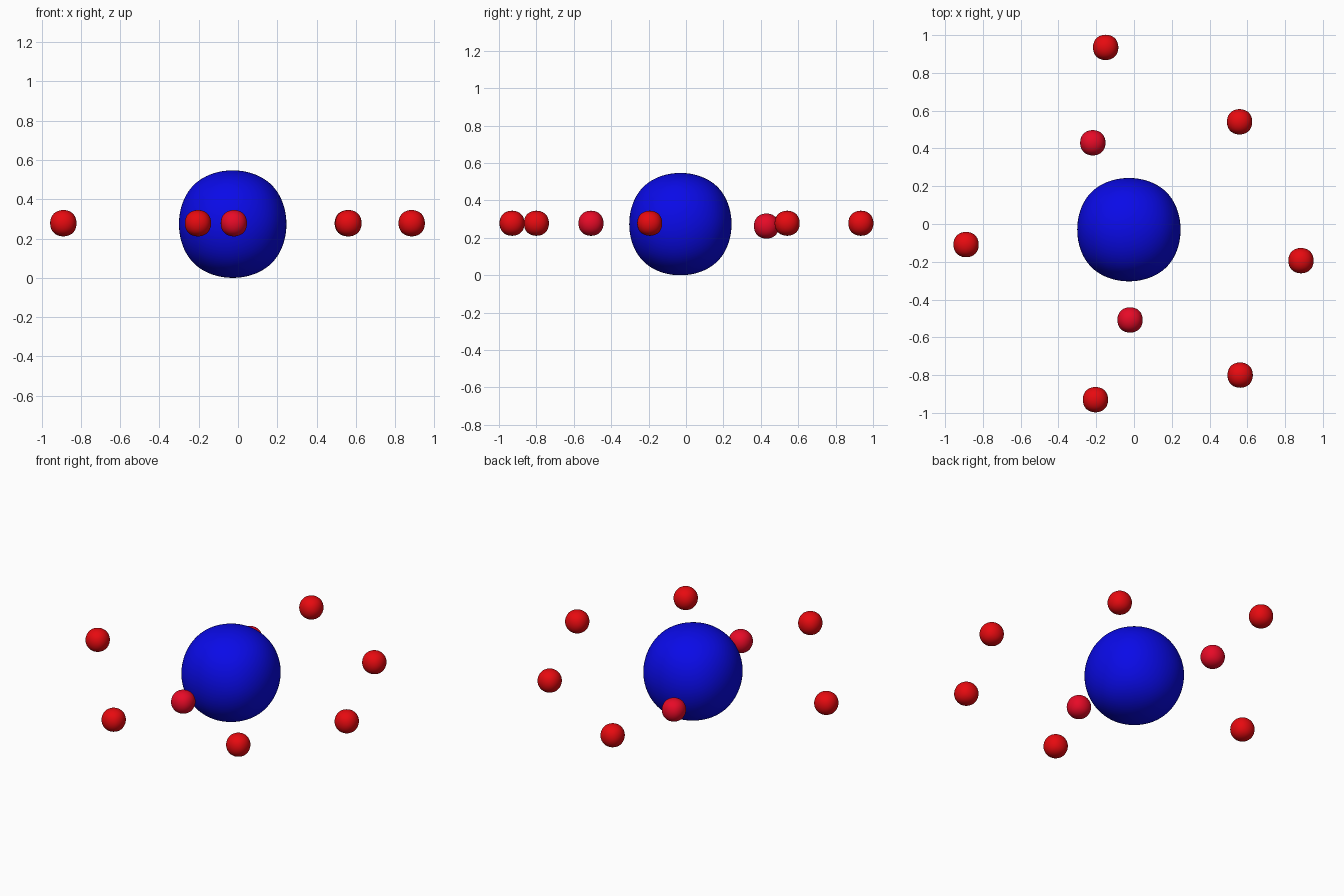
import bpy

if "Cube" in bpy.data.objects:
    bpy.data.objects.remove(bpy.data.objects["Cube"])


def material(name, rgb):
    m = bpy.data.materials.new(name)
    m.diffuse_color = (*rgb, 1)
    m.use_nodes = True
    m.node_tree.nodes["Principled BSDF"].inputs["Base Color"].default_value = m.diffuse_color
    return m


BLUE = material("nucleus_blue", (0.003, 0.003, 0.8))
RED = material("outer_red", (0.8, 0.003, 0.005))
CRIMSON = material("inner_red", (0.8, 0.003, 0.02))


def soft_ball(name, centre, radius, mat, levels):
    """Slightly boxy ball: a cube smoothed by subdivision.
    The smoothed face centres sit at 0.8395 of the cube's half size."""
    bpy.ops.mesh.primitive_cube_add(size=2 * radius / 0.8395, location=centre)
    ob = bpy.context.object
    ob.name = name
    ob.data.materials.append(mat)
    sub = ob.modifiers.new("Subdivision", 'SUBSURF')
    sub.levels = sub.render_levels = levels
    bpy.ops.object.shade_smooth()
    return ob


# Nucleus
soft_ball("nucleus", (-0.027, -0.03, 0.2735), 0.2735, BLUE, 5)

# Inner shell: two electrons close to the nucleus
for i, pos in enumerate([(-0.218, 0.43, 0.263), (-0.021, -0.508, 0.278)]):
    soft_ball(f"inner_electron_{i + 1}", pos, 0.067, CRIMSON, 4)

# Outer shell: six electrons on a wide ring
outer = [(-0.15, 0.935), (0.559, 0.541), (0.884, -0.194),
         (0.562, -0.8), (-0.204, -0.93), (-0.889, -0.109)]
for i, (x, y) in enumerate(outer):
    soft_ball(f"outer_electron_{i + 1}", (x, y, 0.278), 0.067, RED, 4)
